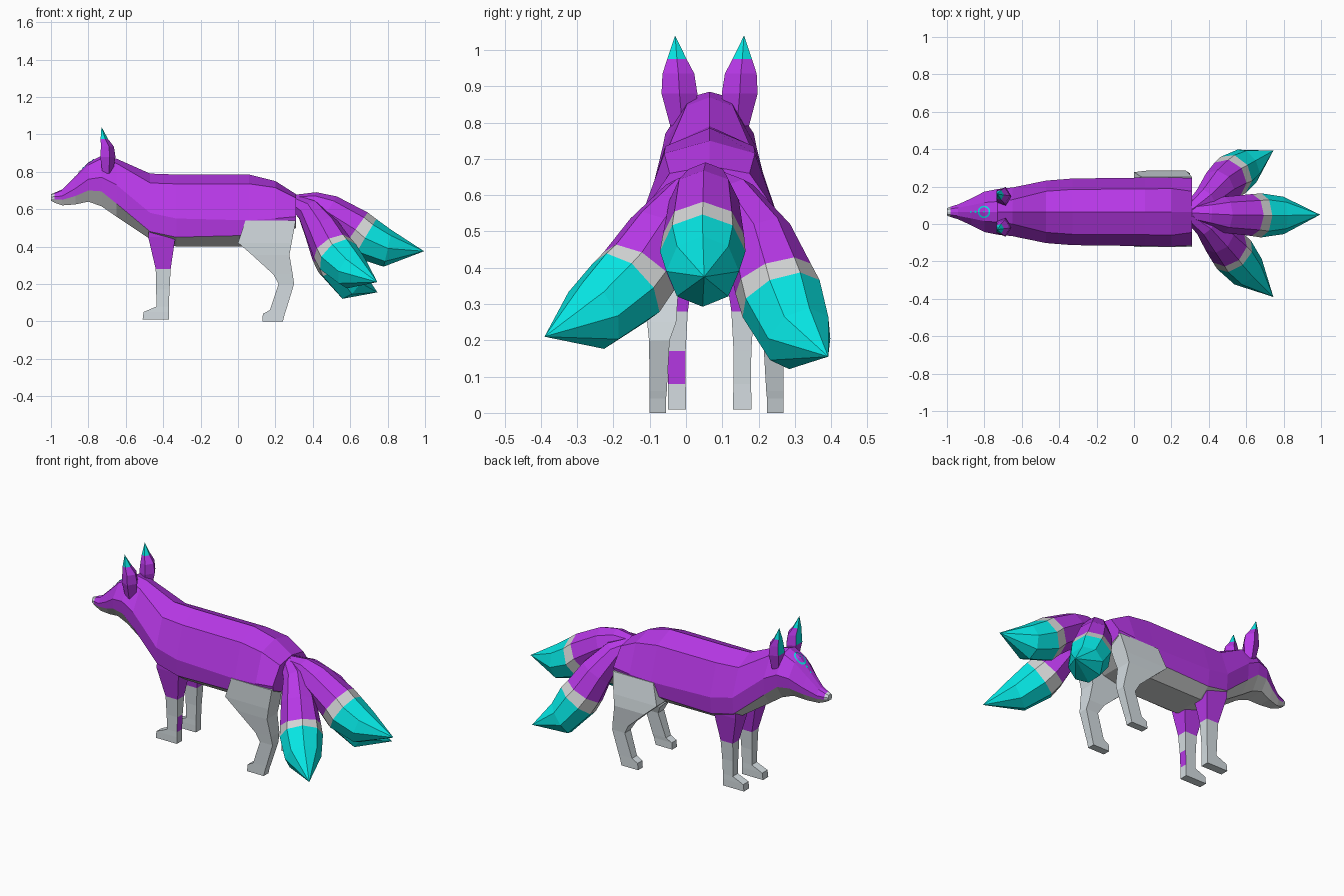
import bpy
import bmesh
import math
from mathutils import Vector
from mathutils.bvhtree import BVHTree

if "Cube" in bpy.data.objects:
    bpy.data.objects.remove(bpy.data.objects["Cube"])

MID = 0.065  # the animal's own centre line in y


def make_material(name, rgb):
    material = bpy.data.materials.new(name)
    material.use_nodes = True
    colour = (*rgb, 1.0)
    material.diffuse_color = colour
    material.node_tree.nodes["Principled BSDF"].inputs["Base Color"].default_value = colour
    return material


MATERIALS = [
    make_material("purple fur", (0.5, 0.042, 0.84)),
    make_material("pale grey fur", (0.66, 0.72, 0.75)),
    make_material("teal tips", (0.002, 0.84, 0.82)),
    make_material("neutral grey fur", (0.66, 0.67, 0.67)),
]
PURPLE, PALE, TEAL, GREY = range(len(MATERIALS))


def finish(name, bm):
    """Clean the mesh, give it the materials and link it."""
    bmesh.ops.remove_doubles(bm, verts=bm.verts, dist=0.0005)
    bmesh.ops.recalc_face_normals(bm, faces=bm.faces)
    mesh = bpy.data.meshes.new(name)
    bm.to_mesh(mesh)
    bm.free()
    for material in MATERIALS:
        mesh.materials.append(material)
    obj = bpy.data.objects.new(name, mesh)
    bpy.context.scene.collection.objects.link(obj)
    return obj


def loft(name, rings, colour):
    """Skin point rings; colour(i, j) picks the material of strip i, side j."""
    bm = bmesh.new()
    loops = [[bm.verts.new(p) for p in ring] for ring in rings]
    for i, (lower, upper) in enumerate(zip(loops, loops[1:])):
        for j in range(len(lower)):
            k = (j + 1) % len(lower)
            face = bm.faces.new((lower[j], lower[k], upper[k], upper[j]))
            face.material_index = colour(i, j)
    bm.faces.new(loops[0]).material_index = colour(0, 0)
    bm.faces.new(loops[-1]).material_index = colour(len(rings) - 2, 0)
    return finish(name, bm)


# Body, neck and head: x, top, ridge half width, ridge z, half width, side z, line z, bottom
SECTIONS = [
    (-1.0, 0.68, 0.012, 0.677, 0.02, 0.665, 0.655, 0.645),
    (-0.98, 0.688, 0.016, 0.684, 0.028, 0.667, 0.653, 0.634),
    (-0.94, 0.705, 0.022, 0.70, 0.04, 0.67, 0.65, 0.62),
    (-0.87, 0.775, 0.035, 0.765, 0.072, 0.71, 0.67, 0.625),
    (-0.80, 0.85, 0.05, 0.835, 0.108, 0.76, 0.70, 0.64),
    (-0.73, 0.885, 0.055, 0.87, 0.122, 0.77, 0.695, 0.615),
    (-0.65, 0.87, 0.065, 0.845, 0.13, 0.73, 0.63, 0.56),
    (-0.47, 0.79, 0.11, 0.74, 0.167, 0.58, 0.48, 0.44),
    (-0.33, 0.785, 0.12, 0.735, 0.178, 0.55, 0.45, 0.40),
    (0.06, 0.785, 0.122, 0.735, 0.183, 0.54, 0.46, 0.40),
    (0.20, 0.75, 0.125, 0.715, 0.185, 0.55, 0.50, 0.43),
    (0.31, 0.68, 0.11, 0.66, 0.18, 0.56, 0.53, 0.50),
]


def body_ring(x, top, ridge, ridge_z, side, side_z, line_z, bottom):
    half = [(ridge, ridge_z), (side, side_z), (side * 0.95, line_z), (side * 0.55, bottom)]
    points = [(0, top)] + half + [(-y, z) for y, z in reversed(half)]
    return [(x, MID + y, z) for y, z in points]


def body_colour(strip, side):
    if strip == 0:
        return PALE
    return GREY if side in (3, 4, 5) else PURPLE


body = loft("body", [body_ring(*s) for s in SECTIONS], body_colour)

# Legs: z, front x, back x, inner and outer distance from the centre line
FRONT_LEG = [
    (0.01, -0.51, -0.37, 0.065, 0.115),
    (0.05, -0.505, -0.37, 0.065, 0.115),
    (0.08, -0.435, -0.37, 0.066, 0.114),
    (0.17, -0.438, -0.366, 0.066, 0.115),
    (0.28, -0.44, -0.36, 0.06, 0.122),
    (0.45, -0.48, -0.335, 0.035, 0.15),
    (0.56, -0.47, -0.33, 0.03, 0.155),
]
HIND_LEG = [
    (0.0, 0.13, 0.24, 0.12, 0.165),
    (0.04, 0.133, 0.25, 0.12, 0.165),
    (0.06, 0.17, 0.257, 0.118, 0.165),
    (0.20, 0.217, 0.30, 0.11, 0.167),
    (0.25, 0.19, 0.293, 0.092, 0.172),
    (0.355, 0.075, 0.275, 0.085, 0.183),
    (0.42, 0.0, 0.287, 0.08, 0.187),
    (0.54, 0.04, 0.309, 0.08, 0.187),
]


def leg(name, rows, side, splay, colour):
    """The splay fades out towards the hip."""
    hip = rows[-1][0]
    rings = []
    for z, front, back, inner, outer in rows:
        shift = splay * min(1, (hip - z) / 0.18)
        near, far = (MID + side * (d + shift) for d in (inner, outer))
        rings.append([(front, near, z), (back, near, z), (back, far, z), (front, far, z)])
    loft(name, rings, colour)


def front_leg_colour(strip, side):
    return PURPLE if strip > 3 else PALE


def patched_leg_colour(strip, side):
    return PURPLE if (strip, side) == (2, 1) else front_leg_colour(strip, side)


leg("left_front_leg", FRONT_LEG, 1, 0, front_leg_colour)
leg("right_front_leg", FRONT_LEG, -1, 0, patched_leg_colour)
leg("left_hind_leg", HIND_LEG, 1, 0.038, lambda i, j: PALE)
leg("right_hind_leg", HIND_LEG, -1, 0, lambda i, j: PALE)

# Ears: z, x, half depth, half width, distance from the centre line
EAR = [
    (0.79, -0.70, 0.03, 0.035, 0.075),
    (0.88, -0.70, 0.045, 0.052, 0.083),
    (0.935, -0.702, 0.038, 0.046, 0.086),
    (0.975, -0.717, 0.022, 0.028, 0.09),
    (1.04, -0.73, 0.0, 0.0, 0.095),
]


def ear_colour(strip, side):
    inner = side == 2 and strip > 0
    return TEAL if strip == 3 or inner else PURPLE


for side, label in ((1, "left"), (-1, "right")):
    rings = []
    for z, x, depth, width, offset in EAR:
        angles = [math.tau * i / 5 for i in range(5)]
        rings.append([(x + depth * math.cos(a), MID + side * offset + width * math.sin(a), z)
                      for a in angles])
    loft(label + "_ear", rings, ear_colour)

# Three tails swept along bent paths with shared thickness
RADII = (0.042, 0.068, 0.096, 0.112, 0.118, 0.1, 0.0)
TAIL_BANDS = (PURPLE, PURPLE, PURPLE, GREY, TEAL, TEAL)
TAILS = {
    "middle_tail": [(0.3, 0.06, 0.635), (0.4, 0.055, 0.625), (0.48, 0.05, 0.585), (0.63, 0.048, 0.49),
                    (0.68, 0.046, 0.445), (0.8, 0.046, 0.39), (0.995, 0.05, 0.375)],
    "right_tail": [(0.3, 0.05, 0.635), (0.38, 0.0, 0.59), (0.45, -0.07, 0.49), (0.505, -0.13, 0.39),
                   (0.535, -0.165, 0.345), (0.61, -0.255, 0.268), (0.745, -0.39, 0.21)],
    "left_tail": [(0.3, 0.07, 0.635), (0.38, 0.13, 0.59), (0.45, 0.2, 0.48), (0.5, 0.24, 0.37),
                  (0.53, 0.262, 0.315), (0.605, 0.312, 0.205), (0.745, 0.392, 0.155)],
}
for name, points in TAILS.items():
    path = [Vector(p) for p in points]
    rings = []
    for i, (point, radius) in enumerate(zip(path, RADII)):
        tangent = (path[min(i + 1, len(path) - 1)] - path[max(i - 1, 0)]).normalized()
        across = tangent.cross(Vector((0, 0, 1))).normalized()
        up = across.cross(tangent)
        rings.append([point + radius * (math.cos(a) * across + math.sin(a) * up)
                      for a in (math.tau * j / 8 for j in range(8))])
    loft(name, rings, lambda i, j: TAIL_BANDS[i])

# Forehead mark: a thin ring and small diamonds draped on the head
surface = BVHTree.FromPolygons([v.co for v in body.data.vertices],
                               [p.vertices for p in body.data.polygons])
mark = bmesh.new()


def drape(x, y):
    hit = surface.ray_cast(Vector((x, MID + y, 2)), Vector((0, 0, -1)))[0]
    return mark.verts.new(hit + Vector((-0.002, 0, 0.003)))


circles = [[drape(-0.8 + r * math.cos(a), r * math.sin(a))
            for a in (math.tau * i / 24 for i in range(24))] for r in (0.025, 0.033)]
for i in range(24):
    mark.faces.new((circles[0][i - 1], circles[0][i], circles[1][i], circles[1][i - 1]))
for x, size in ((-0.8, 0.006), (-0.845, 0.008), (-0.87, 0.006)):
    mark.faces.new([drape(x + size * dx, size * dy)
                    for dx, dy in ((1, 0), (0, 1), (-1, 0), (0, -1))])
for face in mark.faces:
    face.material_index = TEAL
finish("forehead_mark", mark)
